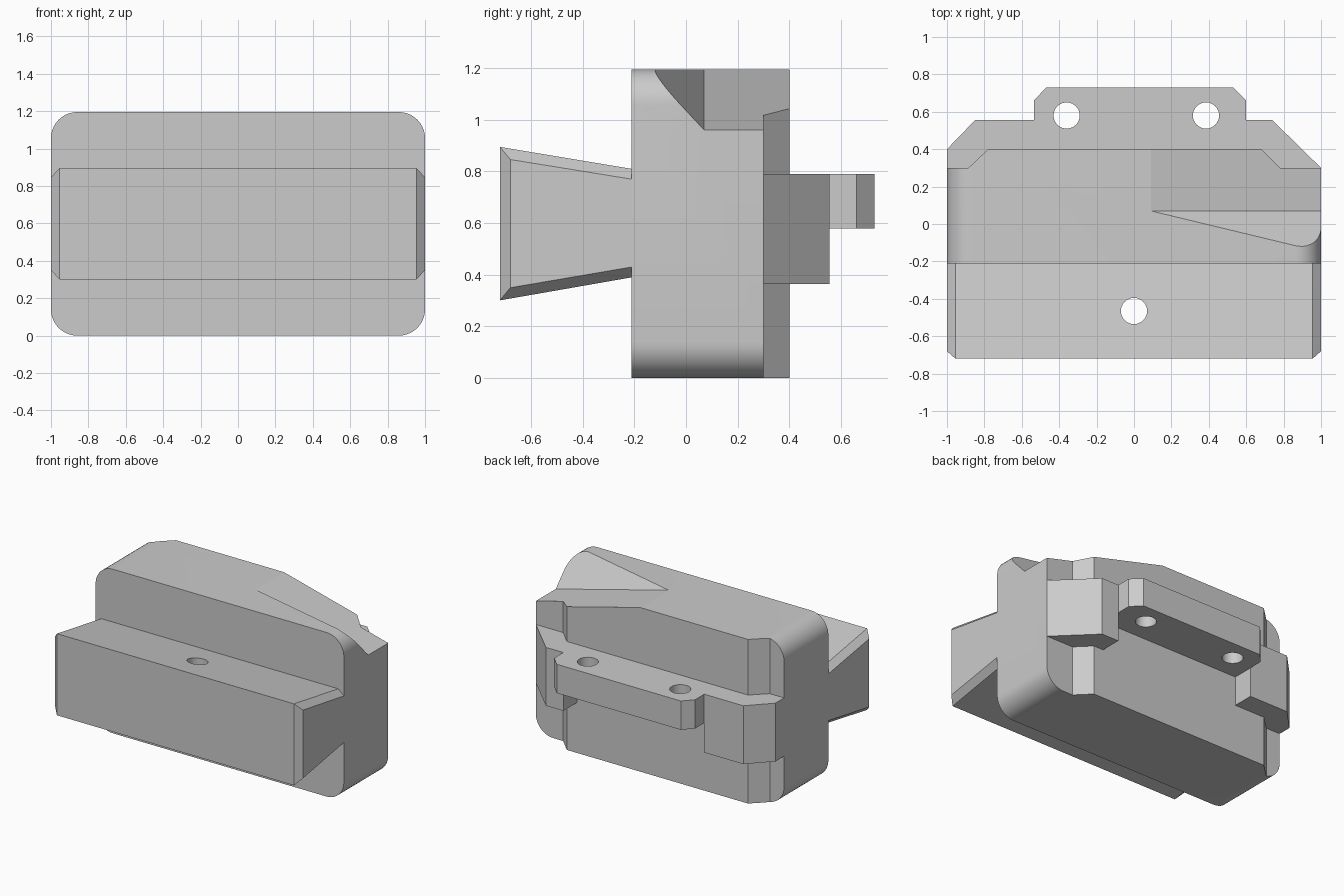
import bpy, bmesh
from math import sin, cos, pi, radians

cube = bpy.data.objects.get("Cube")
if cube:
    bpy.data.objects.remove(cube, do_unlink=True)

GREY = (0.6, 0.6, 0.6, 1)
grey = bpy.data.materials.new("plain grey")
grey.use_nodes = True
grey.diffuse_color = GREY
grey.node_tree.nodes["Principled BSDF"].inputs["Base Color"].default_value = GREY


def add(name, bm):
    bmesh.ops.recalc_face_normals(bm, faces=bm.faces)
    mesh = bpy.data.meshes.new(name)
    bm.to_mesh(mesh)
    bm.free()
    mesh.materials.append(grey)
    obj = bpy.data.objects.new(name, mesh)
    bpy.context.collection.objects.link(obj)
    return obj


def prism(name, outline, lo, hi, along_y=False):
    """Extrude an outline along z, or an x-z outline along y."""
    bm = bmesh.new()
    place = (lambda a, b, t: (a, t, b)) if along_y else (lambda a, b, t: (a, b, t))
    ends = [[bm.verts.new(place(a, b, t)) for a, b in outline] for t in (lo, hi)]
    for end in ends:
        bm.faces.new(end)
    n = len(outline)
    for i in range(n):
        j = (i + 1) % n
        bm.faces.new((ends[0][i], ends[0][j], ends[1][j], ends[1][i]))
    return add(name, bm)


def hull(name, points):
    bm = bmesh.new()
    for p in points:
        bm.verts.new(p)
    bmesh.ops.convex_hull(bm, input=bm.verts)
    bmesh.ops.dissolve_limit(bm, angle_limit=radians(1), verts=bm.verts, edges=bm.edges)
    return add(name, bm)


def circle(x, y, r, n=32):
    return [(x + r * cos(2 * pi * i / n), y + r * sin(2 * pi * i / n)) for i in range(n)]


def cut(obj, cutter):
    cutter.hide_render = True
    mod = obj.modifiers.new("cut", "BOOLEAN")
    mod.operation, mod.solver, mod.object = "DIFFERENCE", "EXACT", cutter
    bpy.context.view_layer.objects.active = obj
    bpy.ops.object.modifier_apply(modifier=mod.name)
    bpy.data.objects.remove(cutter, do_unlink=True)


# Main body: rounded block
TOP, R, STEPS = 1.195, 0.14, 10
outline = []
for k, (cx, cz) in enumerate([(1 - R, TOP - R), (R - 1, TOP - R), (R - 1, R), (1 - R, R)]):
    for i in range(STEPS + 1):
        a = pi / 2 * (k + i / STEPS)
        outline.append((cx + R * cos(a), cz + R * sin(a)))
body = prism("body", outline, -0.21, 0.4, along_y=True)

# Stepped and chamfered rear corners
cut(body, prism("left_corner_cutter", [(0.78, 0.3), (0.58, 0.5), (1.1, 0.5), (1.1, 0.3)], -1, 2))
cut(body, prism("right_corner_cutter", [(-0.885, 0.3), (-0.675, 0.5), (-1.1, 0.5), (-1.1, 0.3)], -1, 2))

# Sloping notch with a slanted front wall in the top
apex, far = (0.09, 0.07), (1.2, -0.197)
low = 0.909
notch = [(*apex, TOP), (apex[0], 0.6, TOP), (far[0], apex[1], low), (far[0], 0.6, low), (*far, TOP)]
notch += [(x, y, 1.4) for x, y in (apex, (apex[0], 0.6), (far[0], 0.6), far)]
cut(body, hull("notch_cutter", notch))

# Front dovetail rail with chamfered ends
points = []
for s in (-1, 1):
    for x, y, front, back in ((0.955, -0.72, 0.297, 0.21), (1, -0.68, 0.248, 0.17)):
        for up in (-1, 1):
            points += [(s * x, y, 0.598 + up * front), (s * x, -0.21, 0.6 + up * back)]
rail = hull("dovetail_rail", points)
cut(rail, prism("rail_hole_cutter", circle(0, -0.465, 0.07), -1, 2))

# Rear mounting blocks
blocks = {
    "left_block": [(0.6, 0.3), (1, 0.3), (0.74, 0.555), (0.6, 0.555)],
    "right_block": [(-0.535, 0.3), (-1, 0.3), (-1, 0.4), (-0.85, 0.555), (-0.535, 0.555)],
}
for name, shape in blocks.items():
    prism(name, shape, 0.365, 0.79)

# Rear tongue with two holes
tongue = prism("rear_tongue", [(-0.535, 0.35), (-0.535, 0.66), (-0.47, 0.73), (0.53, 0.73),
                               (0.6, 0.66), (0.6, 0.35)], 0.58, 0.79)
for x in (-0.36, 0.385):
    cut(tongue, prism("tongue_hole_cutter", circle(x, 0.58, 0.07), -1, 2))

# Smooth the rounded surfaces, keep the edges sharp
for obj in (body, rail, tongue):
    bpy.ops.object.select_all(action="DESELECT")
    obj.select_set(True)
    bpy.context.view_layer.objects.active = obj
    bpy.ops.object.shade_smooth_by_angle(angle=radians(12))
